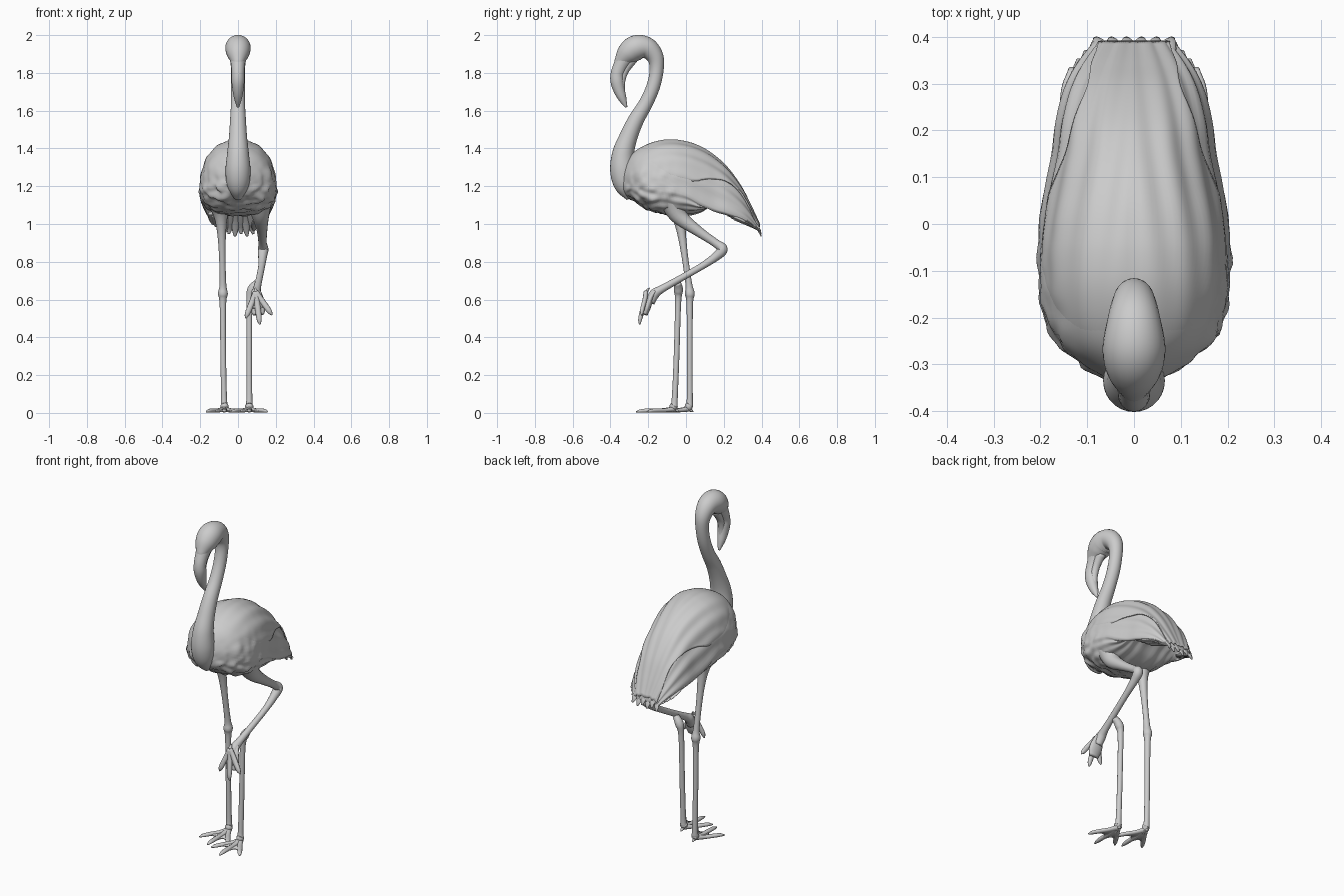
import bpy, bmesh
from math import sin, cos, pi, radians
from mathutils import Vector, Matrix, noise


def smooth(pts, n):
    """Catmull-Rom samples through tuples of any size."""
    p = [Vector(q) for q in pts]
    p = [2 * p[0] - p[1]] + p + [2 * p[-1] - p[-2]]
    out = []
    for i in range(1, len(p) - 2):
        a, b, c, d = p[i - 1:i + 3]
        for k in range(n):
            t = k / n
            out.append(0.5 * (2 * b + (c - a) * t + (2 * a - 5 * b + 4 * c - d) * t * t
                              + (3 * b - a - 3 * c + d) * t ** 3))
    return out + [p[-2]]


def loft(name, rings, closed=True, matrix=None):
    """Skin rows of points; closed rows are capped at both ends."""
    bm = bmesh.new()
    rows = [[bm.verts.new(v) for v in r] for r in rings]
    n = len(rows[0])
    for a, b in zip(rows, rows[1:]):
        for i in range(n if closed else n - 1):
            j = (i + 1) % n
            bm.faces.new((a[i], a[j], b[j], b[i]))
    if closed:
        for r in (rows[0], rows[-1]):
            mid = bm.verts.new(sum((v.co for v in r), Vector()) / n)
            for i in range(n):
                bm.faces.new((r[i], r[(i + 1) % n], mid))
    bmesh.ops.recalc_face_normals(bm, faces=bm.faces)
    if matrix:
        bm.transform(matrix)
    me = bpy.data.meshes.new(name)
    bm.to_mesh(me)
    bm.free()
    me.polygons.foreach_set("use_smooth", [True] * len(me.polygons))
    ob = bpy.data.objects.new(name, me)
    bpy.context.collection.objects.link(ob)
    return ob


def tube(name, pts, sides=16, n=6, flat=1.0, matrix=None):
    """Round or flattened sweep through (x, y, z, radius) points."""
    s = smooth(pts, n)
    c = [Vector(q[:3]) for q in s]
    rings = []
    for i, q in enumerate(s):
        t = (c[min(i + 1, len(c) - 1)] - c[max(i - 1, 0)]).normalized()
        side = (Vector((1, 0, 0)) - t * t.x).normalized()
        up = t.cross(side)
        r = max(q[3], 0.002)
        rings.append([c[i] + r * (cos(a) * side + flat * sin(a) * up)
                      for a in (2 * pi * k / sides for k in range(sides))])
    return loft(name, rings, True, matrix)


# Body stations: y, top, height of widest point, bottom centre, half width.
# Behind the belly the bottom centre rises, leaving a hollow under the wings.
BODY = [(-0.345, 1.28, 1.22, 1.18, 0.04), (-0.30, 1.355, 1.22, 1.135, 0.11),
        (-0.25, 1.40, 1.20, 1.105, 0.17), (-0.18, 1.43, 1.19, 1.07, 0.197),
        (-0.10, 1.44, 1.18, 1.05, 0.205), (0.0, 1.425, 1.15, 1.045, 0.2),
        (0.08, 1.395, 1.10, 1.065, 0.187), (0.15, 1.35, 1.065, 1.11, 0.173),
        (0.22, 1.285, 1.045, 1.135, 0.165), (0.29, 1.19, 1.022, 1.10, 0.147),
        (0.34, 1.095, 1.0, 1.04, 0.122), (0.388, 0.99, 0.963, 0.97, 0.085)]


def body_point(s, t, lift=0.0):
    y, top, mid, bot, w = s
    c, sn = cos(t), sin(t)
    p = 0.9 if c > 0 else 0.7
    x = w * abs(sn) ** p * (1 if sn > 0 else -1)
    z = mid + ((top - mid) * c if c > 0 else (mid - bot) * c)
    # feather streaks on the back, fluffy lumps on the breast
    back = min(1, max(0, (y + 0.25) / 0.3))
    d = back * 0.004 * sin(abs(t) * 17 + y * 9)
    low = min(1, max(0, 0.75 - c))
    d += (1 - back) * low * 0.022 * noise.noise(Vector((x * 20, y * 20 + z * 9, z * 26 - y * 14)))
    d += lift
    return Vector((x + d * sn, y, z + d * c))


stations = smooth(BODY, 7)
loft("body", [[body_point(s, 2 * pi * k / 96 - pi) for k in range(96)] for s in stations])

# Folded wing mantle lying over the back: y -> half angle covered
SPAN = smooth([(-0.27, 0.5), (-0.2, 0.95), (-0.1, 1.25), (0.02, 1.25), (0.12, 1.0),
               (0.22, 0.78), (0.31, 0.65), (0.395, 0.95)], 30)


def span(y):
    return min(SPAN, key=lambda q: abs(q[0] - y))[1]


def mantle_point(s, f):
    # the front half sinks into the body so only the rear edge stands proud
    front = min(1, max(0, (s[0] + 0.25) / 0.2))
    edge = 1 - abs(f) ** 6 * (1 - min(1, max(0, (s[0] - 0.02) / 0.1)))
    return body_point(s, span(s[0]) * f, 0.013 * front * edge - 0.006)


mantle = loft("wing_mantle", [[mantle_point(s, k / 24 - 1) for k in range(49)]
                              for s in stations if s[0] > -0.26], False)
mod = mantle.modifiers.new("thickness", 'SOLIDIFY')
mod.thickness = 0.008
mod.offset = 0

# Tail feathers, and wing-tip feathers along both sides
for i in range(6):
    x = (i - 2.5) * 0.027
    k = 0.012 * (i % 2)
    tube("tail_feather", [(x * 0.9, 0.30, 1.08, 0.024), (x, 0.35, 1.02, 0.022),
                          (x * 1.1, 0.385, 0.965 + k, 0.016), (x * 1.2, 0.398, 0.935 + k, 0.006)],
         10, 4, 0.4)
for s in (-1, 1):
    for i in range(4):
        x, y, z = 0.088 + 0.016 * i, 0.388 - 0.018 * i, 0.965 + 0.011 * i
        tube("wing_tip_feather", [(s * (x + 0.008), y - 0.13, z + 0.06, 0.016),
                                  (s * x, y - 0.05, z + 0.028, 0.02),
                                  (s * (x - 0.004), y, z, 0.007)], 10, 5, 0.4)

# Neck and head
tube("neck_and_head", [(0, y, z, r) for y, z, r in (
    (-0.295, 1.135, 0.02), (-0.32, 1.20, 0.056), (-0.335, 1.28, 0.066), (-0.333, 1.37, 0.058),
    (-0.305, 1.46, 0.048), (-0.265, 1.55, 0.042), (-0.212, 1.64, 0.037), (-0.173, 1.73, 0.036),
    (-0.155, 1.82, 0.037), (-0.164, 1.885, 0.045), (-0.205, 1.93, 0.057),
    (-0.262, 1.933, 0.067), (-0.308, 1.902, 0.06), (-0.345, 1.86, 0.036),
    (-0.36, 1.83, 0.02))], 28, 8)

# Bent beak with a lower jaw
tube("beak", [(0, y, z, r) for y, z, r in (
    (-0.315, 1.89, 0.045), (-0.345, 1.84, 0.037), (-0.363, 1.795, 0.034), (-0.364, 1.755, 0.034),
    (-0.354, 1.71, 0.029), (-0.337, 1.665, 0.021), (-0.316, 1.618, 0.006))], 20, 6, 1.05)
tube("lower_jaw", [(0, -0.285, 1.875, 0.03), (0, -0.325, 1.81, 0.022),
                   (0, -0.342, 1.75, 0.02), (0, -0.335, 1.69, 0.012)], 14, 5)

# Standing leg
tube("standing_leg", [(-0.1, -0.05, 1.12, 0.075), (-0.092, -0.04, 1.05, 0.04),
                      (-0.087, -0.025, 0.96, 0.024), (-0.083, -0.005, 0.82, 0.017),
                      (-0.08, 0.015, 0.68, 0.018), (-0.08, 0.02, 0.63, 0.026),
                      (-0.08, 0.02, 0.57, 0.017), (-0.078, 0.02, 0.3, 0.015),
                      (-0.074, 0.02, 0.07, 0.016), (-0.072, 0.015, 0.035, 0.022),
                      (-0.072, 0.005, 0.012, 0.014)])

# Raised, folded leg
tube("raised_leg", [(0.11, -0.07, 1.12, 0.075), (0.12, -0.035, 1.04, 0.045),
                    (0.127, 0.06, 0.965, 0.028), (0.13, 0.155, 0.9, 0.022),
                    (0.133, 0.193, 0.866, 0.028), (0.13, 0.155, 0.825, 0.023),
                    (0.125, 0.08, 0.774, 0.018), (0.11, -0.05, 0.7, 0.018),
                    (0.1, -0.13, 0.655, 0.021), (0.095, -0.168, 0.628, 0.027),
                    (0.1, -0.19, 0.585, 0.024)])

# Second upright that meets the raised shank
tube("support_leg", [(0.1, -0.045, 0.69, 0.018), (0.072, -0.04, 0.65, 0.024),
                     (0.061, -0.042, 0.58, 0.016), (0.06, -0.05, 0.3, 0.015),
                     (0.06, -0.06, 0.07, 0.016), (0.06, -0.065, 0.035, 0.022),
                     (0.06, -0.075, 0.012, 0.014)])


def foot(name, matrix, spread=34, fat=1.0, reach=0.72):
    """Three toes, a hind toe and webbing; toes point along local -y."""
    tips = []
    for deg, length in ((-spread, 0.17), (0, 0.2), (spread, 0.17)):
        d = Vector((sin(radians(deg)), -cos(radians(deg)), 0))
        path = [(0, 0.0, 0.02, 0.018)]
        path += [(d.x * f * length, d.y * f * length, z, r * fat) for f, z, r in
                 ((0.3, 0.014, 0.014), (0.6, 0.013, 0.014), (0.85, 0.011, 0.012), (1, 0.006, 0.004))]
        tube(name + "_toe", path, 10, 4, 0.8, matrix)
        tips.append(d * length * reach)
    tube(name + "_hind_toe", [(0, 0, 0.02, 0.014), (0, 0.018, 0.012, 0.009),
                              (0, 0.03, 0.006, 0.003)], 8, 3, 0.8, matrix)
    # webbing dips between the toes
    edge = []
    for a, b in zip(tips, tips[1:]):
        for k in range(9):
            f = k / 8
            edge.append(a.lerp(b, f) * (1 - 0.28 * sin(pi * f)))
    lift = Vector((0, 0, 0.01))
    web = loft(name + "_web", [[e * f + lift for e in edge] for f in (0.05, 0.5, 1)], False, matrix)
    m = web.modifiers.new("thickness", 'SOLIDIFY')
    m.thickness = 0.01
    m.offset = 0


foot("standing_foot", Matrix.Translation((-0.072, 0.01, 0)))
foot("support_foot", Matrix.Translation((0.06, -0.065, 0)))
foot("raised_foot", Matrix.Translation((0.095, -0.195, 0.635))
     @ Matrix.Rotation(radians(-7), 4, 'Y') @ Matrix.Rotation(radians(75), 4, 'X')
     @ Matrix.Scale(0.88, 4), 28, 1.25, 0.76)
tube("raised_foot_palm", [(0.096, -0.165, 0.645, 0.024), (0.1, -0.187, 0.61, 0.034),
                          (0.105, -0.205, 0.56, 0.042), (0.108, -0.217, 0.52, 0.03)], 16, 5, 0.45)
